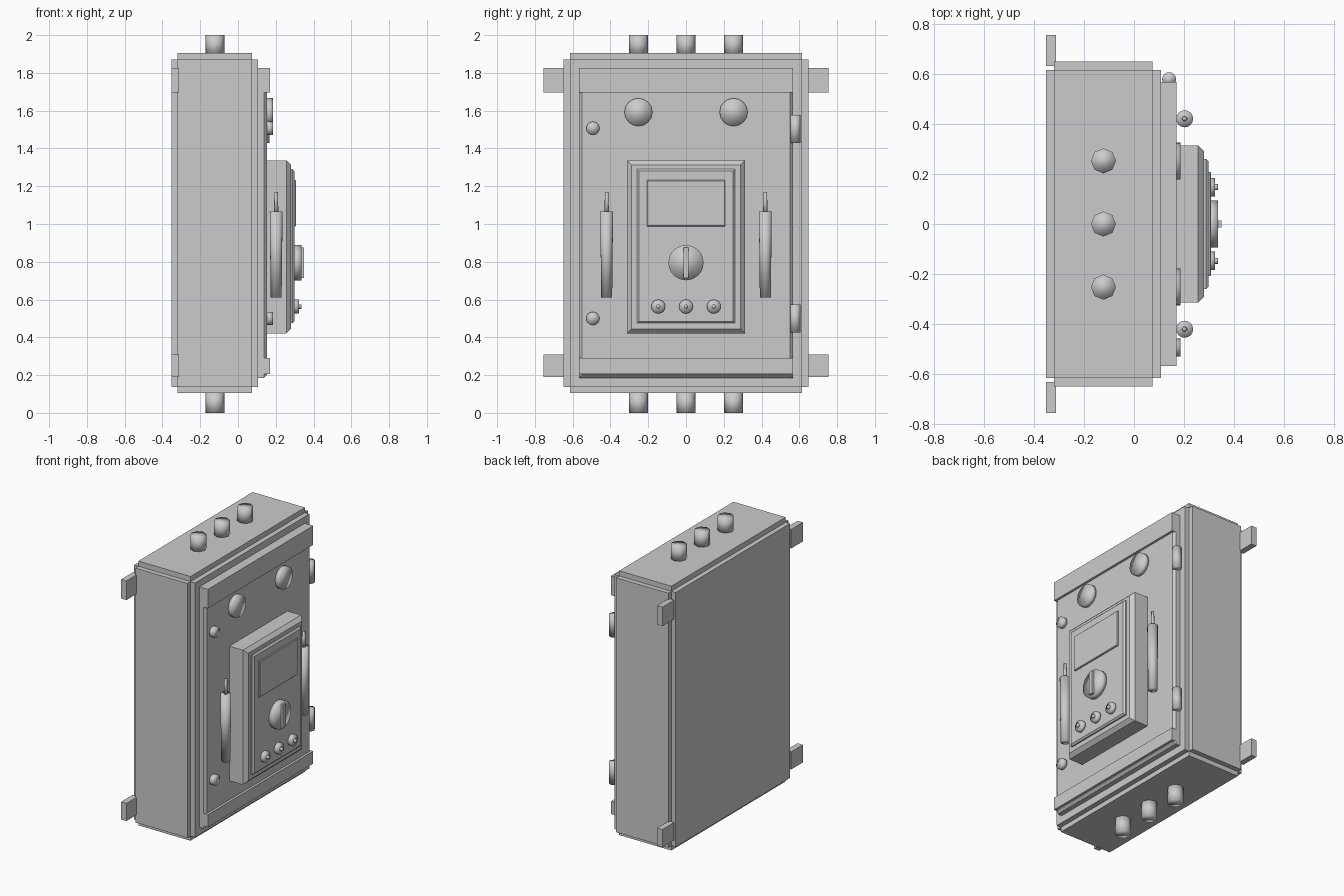
import bpy, bmesh
from mathutils import Matrix, Vector

if "Cube" in bpy.data.objects:
    bpy.data.objects.remove(bpy.data.objects["Cube"], do_unlink=True)

grey = bpy.data.materials.new("light grey")
grey.use_nodes = True
colour = (0.6, 0.6, 0.6, 1)
grey.diffuse_color = colour
grey.node_tree.nodes["Principled BSDF"].inputs["Base Color"].default_value = colour


def finish(bm, name, smooth=False):
    bmesh.ops.recalc_face_normals(bm, faces=bm.faces)
    for f in bm.faces:
        f.smooth = smooth
    mesh = bpy.data.meshes.new(name)
    bm.to_mesh(mesh)
    bm.free()
    mesh.materials.append(grey)
    ob = bpy.data.objects.new(name, mesh)
    bpy.context.collection.objects.link(ob)
    return ob


def box(name, x, y, z, chamfer=0):
    """Box from ranges; chamfer bevels the rim of the +x face."""
    bm = bmesh.new()
    bmesh.ops.create_cube(bm, size=1)
    for v in bm.verts:
        v.co = Vector([r[0] if c < 0 else r[1] for c, r in zip(v.co, (x, y, z))])
    if chamfer:
        rim = [e for e in bm.edges if all(v.co.x == max(w.co.x for w in bm.verts)
                                          for v in e.verts)]
        bmesh.ops.bevel(bm, geom=rim, offset=chamfer, segments=1, affect='EDGES')
    return finish(bm, name)


def rod(name, start, length, r1, r2=None, axis='Z', sides=16):
    """Round part growing from start along +x or +z."""
    bm = bmesh.new()
    bmesh.ops.create_cone(bm, cap_ends=True, segments=sides, radius1=r1,
                          radius2=r2 or r1, depth=length)
    bm.transform(Matrix.Translation((0, 0, length / 2)))
    if axis == 'X':
        bm.transform(Matrix.Rotation(1.570796, 4, 'Y'))
    bm.transform(Matrix.Translation(start))
    return finish(bm, name, smooth=True)


# Cabinet with stepped edges
box("cabinet_depth", (-0.352, 0.107), (-0.615, 0.615), (0.137, 1.87))
box("cabinet_width", (-0.32, 0.073), (-0.648, 0.648), (0.137, 1.87))
box("cabinet_height", (-0.32, 0.073), (-0.615, 0.615), (0.105, 1.905))

# Door with top and bottom rails
box("door", (0.1, 0.154), (-0.567, 0.567), (0.186, 1.825), 0.016)
box("door_rail_top", (0.138, 0.17), (-0.567, 0.567), (1.695, 1.825))
box("door_rail_bottom", (0.138, 0.17), (-0.567, 0.567), (0.205, 0.29))
for z, end in ((0.425, "lower"), (1.43, "upper")):
    rod("hinge_" + end, (0.14, 0.578, z), 0.148, 0.028)
for z, end in ((0.5, "lower"), (1.507, "upper")):
    rod("door_lock_" + end, (0.15, -0.493, z), 0.035, 0.035, axis='X')

# Wall tabs
for side, s in (("left", 1), ("right", -1)):
    for end, z in (("lower", (0.19, 0.31)), ("upper", (1.695, 1.825))):
        box(f"wall_tab_{side}_{end}", (-0.352, -0.312),
            sorted((s * 0.63, s * 0.755)), z)

# Cable glands above and below
for i in (-1, 0, 1):
    for z, end in ((0, "bottom"), (1.895, "top")):
        rod(f"cable_gland_{end}_{i + 2}", (-0.122, i * 0.252, z), 0.105, 0.05, sides=8)

# Indicator lamps
for i, y in enumerate((-0.252, 0.252)):
    rod(f"lamp_{i + 1}", (0.15, y, 1.592), 0.035, 0.074, axis='X')

# Meter body, face and screen
box("meter_body", (0.15, 0.28), (-0.313, 0.313), (0.42, 1.337), 0.024)
box("meter_face", (0.27, 0.298), (-0.26, 0.26), (0.475, 1.29), 0.01)
box("meter_screen", (0.29, 0.308), (-0.207, 0.207), (0.987, 1.232), 0.004)

# Dial and pointer
rod("dial", (0.29, 0, 0.795), 0.045, 0.093, axis='X', sides=24)
box("dial_pointer", (0.33, 0.35), (-0.014, 0.014), (0.715, 0.875))

# Sockets
for i in (-1, 0, 1):
    rod(f"socket_{i + 2}", (0.29, i * 0.147, 0.563), 0.033, 0.037, axis='X')
    rod(f"socket_pin_{i + 2}", (0.32, i * 0.147, 0.563), 0.016, 0.012, axis='X', sides=8)

# Test probes
for side, y in (("left", 0.42), ("right", -0.42)):
    rod("probe_handle_" + side, (0.202, y, 0.61), 0.457, 0.029, 0.034)
    rod("probe_tip_" + side, (0.202, y, 1.06), 0.11, 0.012, 0.009, sides=8)
